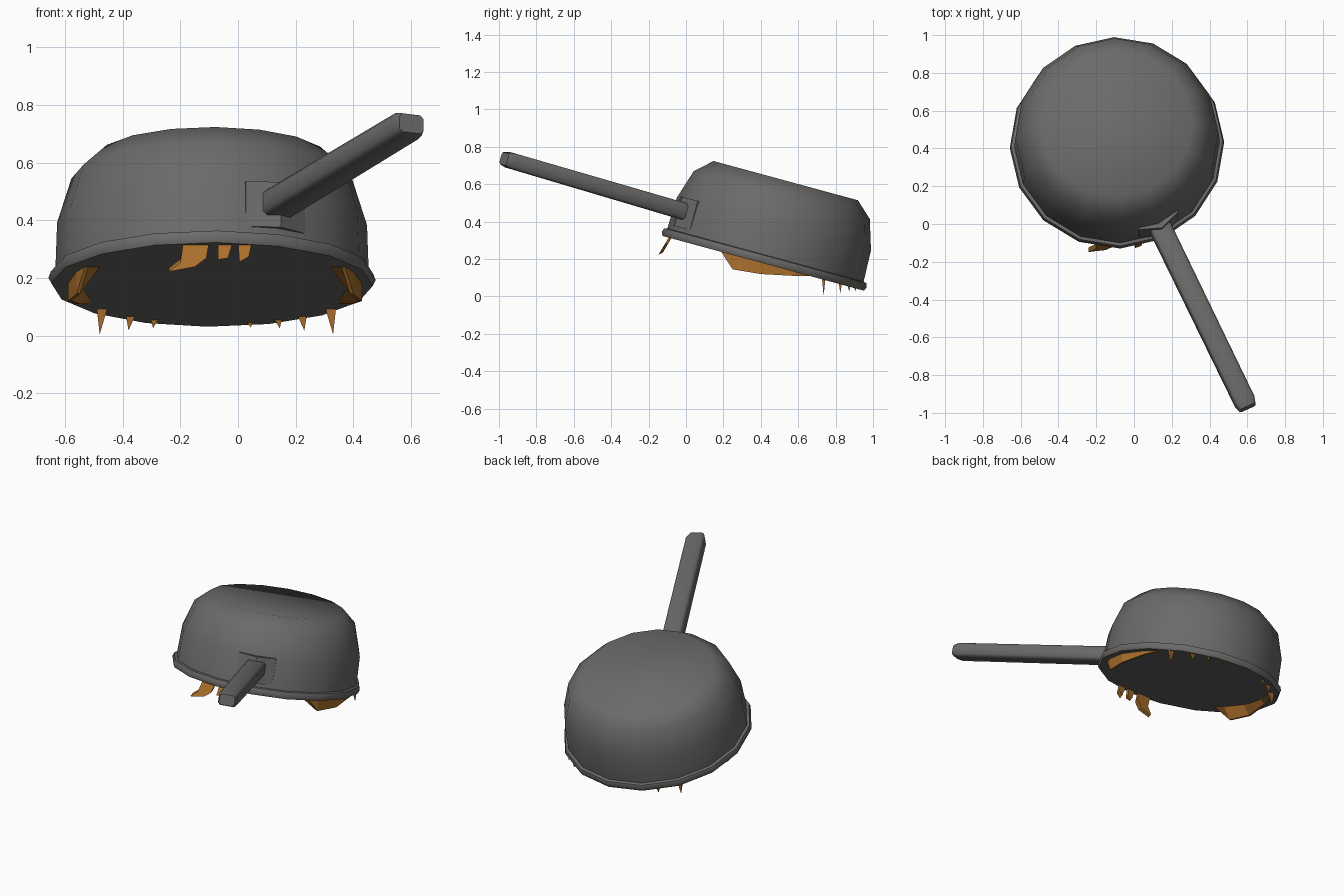
import bpy, bmesh, math
from mathutils import Matrix, Vector

if "Cube" in bpy.data.objects:
    bpy.data.objects.remove(bpy.data.objects["Cube"])


def material(name, rgb):
    m = bpy.data.materials.new(name)
    m.diffuse_color = (*rgb, 1)
    m.use_nodes = True
    m.node_tree.nodes["Principled BSDF"].inputs["Base Color"].default_value = m.diffuse_color
    return m


IRON = material("dark iron", (0.15, 0.145, 0.14))
HAIR = material("ginger hair", (0.40, 0.16, 0.025))
# Tilted frame of the upturned pan: local z = 0 is the rim plane
PAN = Matrix.Translation((-0.09, 0.415, 0.185)) @ Matrix.Rotation(math.radians(-15.2), 4, 'X')
ANGLE = math.radians(25)  # handle direction, from -y towards +x


def finish(name, bm, mat, matrix=Matrix(), smooth=None):
    bmesh.ops.recalc_face_normals(bm, faces=bm.faces)
    bm.transform(matrix)
    if smooth:
        for f in bm.faces:
            f.smooth = True
        for e in bm.edges:
            e.smooth = e.calc_face_angle(0) < math.radians(smooth)
    me = bpy.data.meshes.new(name)
    bm.to_mesh(me)
    bm.free()
    me.materials.append(mat)
    ob = bpy.data.objects.new(name, me)
    bpy.context.collection.objects.link(ob)
    return ob


def loft(bm, rings):
    """Skin a list of equal-length closed rings and cap both ends."""
    vs = [[bm.verts.new(p) for p in r] for r in rings]
    n = len(vs[0])
    for a, b in zip(vs, vs[1:]):
        for i in range(n):
            j = (i + 1) % n
            bm.faces.new((a[i], a[j], b[j], b[i]))
    bm.faces.new(vs[0])
    bm.faces.new(vs[-1])


# Pan: 16-sided body with a rolled lip and closed underside
def ring(r, h, n=16):
    return [(r * math.cos(2 * math.pi * i / n + 0.03), r * math.sin(2 * math.pi * i / n + 0.03), h)
            for i in range(n)]


bm = bmesh.new()
profile = [(0.54, -0.008), (0.558, -0.008), (0.568, 0.012), (0.56, 0.034), (0.544, 0.038),
           (0.538, 0.21), (0.488, 0.37), (0.40, 0.45)]
loft(bm, [ring(r, h) for r, h in profile])
finish("pan", bm, IRON, PAN, 50)

# Handle frame: local -y runs outwards along the handle
ARM = PAN @ Matrix.Rotation(ANGLE, 4, 'Z')


def octagon(y, z, w, h, c):
    pts = [(w, h - c), (w - c, h), (c - w, h), (-w, h - c), (-w, c - h), (c - w, -h), (w - c, -h), (w, c - h)]
    return [(x, y, z + k) for x, k in pts]


bm = bmesh.new()
loft(bm, [octagon(-0.50, 0.148, 0.058, 0.046, 0.014), octagon(-1.60, 0.168, 0.056, 0.043, 0.014),
          octagon(-1.637, 0.168, 0.046, 0.033, 0.012)])
finish("handle", bm, IRON, ARM, 50)

# Mounting plate, bent around the pan wall
bm = bmesh.new()
rings = []
for x, y in ((-0.113, -0.49), (0, -0.532), (0.113, -0.49)):
    rings.append([(x, y + 0.04, 0.06), (x, y - 0.032, 0.06), (x, y - 0.032, 0.222), (x, y + 0.04, 0.222)])
loft(bm, rings)
finish("handle_plate", bm, IRON, ARM)


# Hair locks: flat pointed outlines given a little thickness
def lock(name, pts, thick):
    bm = bmesh.new()
    t = Vector(thick)
    loft(bm, [[Vector(p) - t for p in pts], [Vector(p) + t for p in pts]])
    finish(name, bm, HAIR)


def fringe(name, outline):
    lock(name, [(x, -0.075 - 0.6 * (0.33 - z), z) for x, z in outline], (0, 0.012, 0.006))


fringe("fringe_large", [(-0.19, 0.33), (-0.10, 0.33), (-0.11, 0.275), (-0.15, 0.245),
                        (-0.24, 0.228), (-0.20, 0.26)])
fringe("fringe_mid", [(-0.07, 0.33), (-0.018, 0.33), (-0.035, 0.275), (-0.07, 0.27)])
fringe("fringe_small", [(0.0, 0.33), (0.048, 0.33), (0.038, 0.28), (0.005, 0.262)])

# Sideburn locks on both sides, following the rim
side = [(0.18, 0.27), (0.25, 0.145), (0.40, 0.12), (0.58, 0.11), (0.68, 0.11), (0.84, 0.075)]
for s, name in ((1, "side_hair_right"), (-1, "side_hair_left")):
    bm = bmesh.new()
    rings = []
    for y, z in side:
        top = 0.19 - (y - 0.415) * 0.272
        c = math.sqrt(0.51 ** 2 - (y - 0.415) ** 2 / 0.93)
        xo, xi = -0.08 + s * c, -0.08 + s * (c - 0.06)
        rings.append([(xo, y, top), (xi, y, top), (xo - s * 0.012, y, min(z, top - 0.003)),
                      (xo, y, min(z, top - 0.003))])
    loft(bm, rings)
    finish(name, bm, HAIR)

# Small spikes at the nape
for i, (dx, tip) in enumerate(((0.40, 0.004), (0.30, 0.018), (0.215, 0.026), (0.115, 0.028))):
    for s in (1, -1):
        if s < 0 and i == 3:
            continue
        x = -0.075 + s * dx
        y = 0.415 + math.sqrt(0.52 ** 2 - dx ** 2) * 0.965
        top = 0.20 - (y - 0.415) * 0.272
        bm = bmesh.new()
        base = [bm.verts.new((x + a - s * 0.005, y + b, top)) for a, b in
                ((-0.022, -0.01), (0.022, -0.01), (0.022, 0.012), (-0.022, 0.012))]
        apex = bm.verts.new((x + s * 0.005, y, tip))
        for k in range(4):
            bm.faces.new((base[k], base[(k + 1) % 4], apex))
        bm.faces.new(base)
        finish("nape_spike", bm, HAIR)
